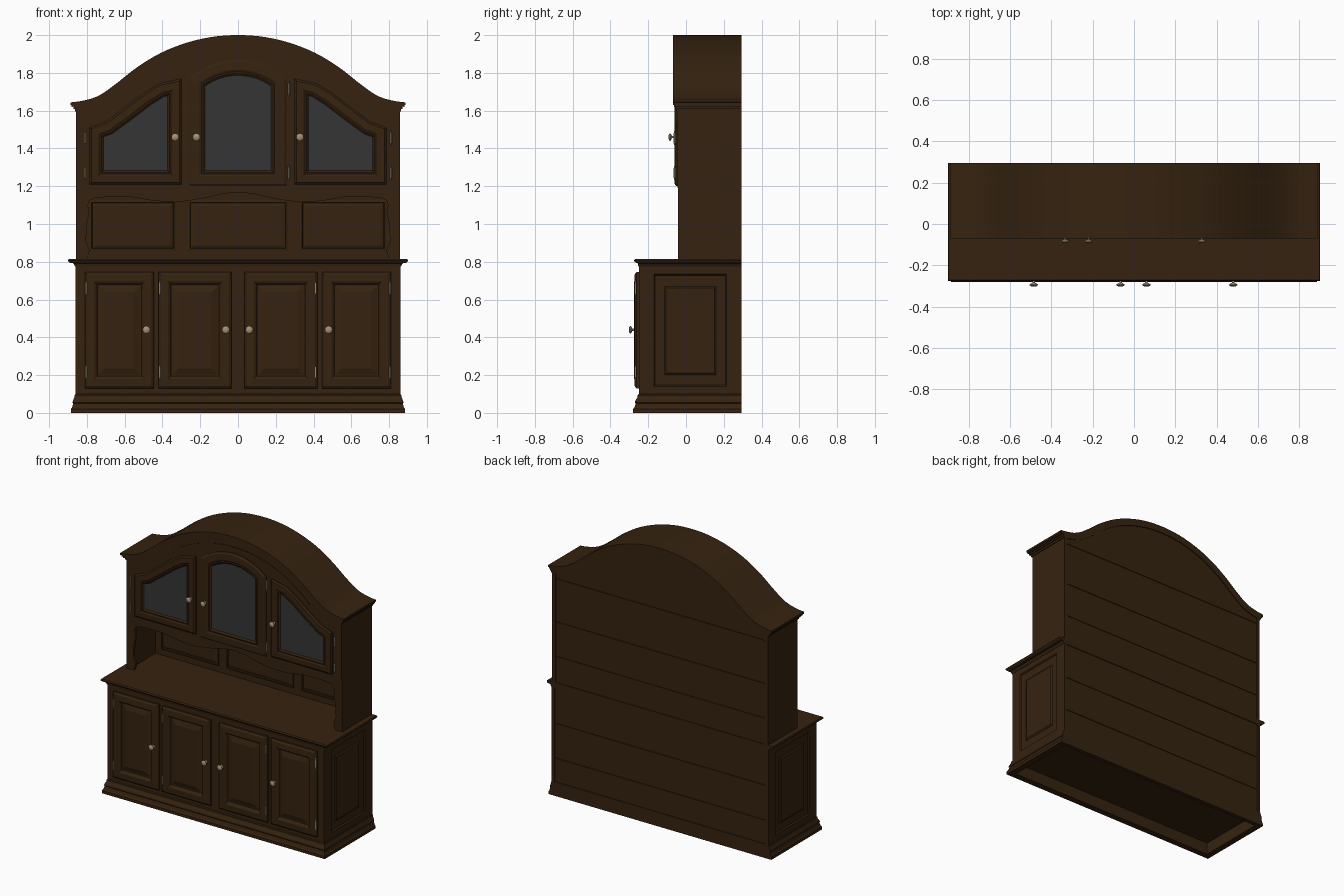
import bpy, bmesh, math
from mathutils import Vector


def mat(name, c):
    m = bpy.data.materials.new(name)
    m.diffuse_color = (*c, 1)
    return m


WOOD = mat("dark_wood", (0.036, 0.0165, 0.005))
GLASS = mat("grey_glass", (0.036, 0.036, 0.036))
BRASS = mat("antique_brass", (0.38, 0.29, 0.17))
STEEL = mat("hinge_metal", (0.36, 0.32, 0.25))


def rings(name, loops, m=WOOD, cap=None, smooth=None):
    """Skin a series of equal-length loops; both ends are capped."""
    bm = bmesh.new()
    vs = [[bm.verts.new(p) for p in lp] for lp in loops]
    n = len(loops[0])
    for a, b in zip(vs, vs[1:]):
        for i in range(n):
            j = (i + 1) % n
            bm.faces.new((a[i], a[j], b[j], b[i]))
    bm.faces.new(vs[0])
    last = bm.faces.new(vs[-1])
    last.material_index = 1 if cap else 0
    bmesh.ops.recalc_face_normals(bm, faces=bm.faces)
    me = bpy.data.meshes.new(name)
    bm.to_mesh(me)
    bm.free()
    me.materials.append(m)
    if cap:
        me.materials.append(cap)
    if smooth:
        me.shade_smooth()
        me.set_sharp_from_angle(angle=math.radians(smooth))
    ob = bpy.data.objects.new(name, me)
    bpy.context.collection.objects.link(ob)
    return ob


def prism(name, poly, y0, y1, smooth=None):
    return rings(name, [[(x, y, z) for x, z in poly] for y in (y0, y1)], smooth=smooth)


def rect(x0, x1, z0, z1):
    return [(x0, z0), (x1, z0), (x1, z1), (x0, z1)]


def box(name, x0, x1, y0, y1, z0, z1):
    return prism(name, rect(x0, x1, z0, z1), y0, y1)


def stack(name, levels):
    """Horizontal moulding: half width, front y, back y, z."""
    return rings(name, [[(-x, a, z), (x, a, z), (x, b, z), (-x, b, z)] for x, a, b, z in levels])


def inset(poly, d):
    out, n = [], len(poly)
    for i in range(n):
        p, q, r = (Vector(poly[k % n]) for k in (i - 1, i, i + 1))
        e, f = (q - p).normalized(), (r - q).normalized()
        a, b = Vector((-e.y, e.x)), Vector((-f.y, f.x))
        out.append(tuple(q + (a + b) * (d / (1 + a.dot(b)))))
    return out


def panel(name, poly, profile, cap=None):
    """Moulded panel: the outline inset by steps of (inset, y)."""
    return rings(name, [[(x, y, z) for x, z in inset(poly, d)] for d, y in profile], cap=cap)


# Arched crown curve
KEY = [(0, 2.0), (0.14, 1.99), (0.28, 1.957), (0.42, 1.9), (0.545, 1.822), (0.64, 1.747),
       (0.73, 1.683), (0.8, 1.657), (0.9, 1.643)]


def arch(x):
    x = abs(x)
    sl = [0] + [(KEY[i + 1][1] - KEY[i - 1][1]) / (KEY[i + 1][0] - KEY[i - 1][0])
                for i in range(1, len(KEY) - 1)] + [-0.05]
    i = max(k for k in range(len(KEY) - 1) if KEY[k][0] <= x)
    (xa, za), (xb, zb) = KEY[i], KEY[i + 1]
    h = xb - xa
    t = (x - xa) / h
    return (za * (2*t**3 - 3*t**2 + 1) + sl[i] * h * (t**3 - 2*t**2 + t)
            + zb * (3*t**2 - 2*t**3) + sl[i + 1] * h * (t**3 - t**2))


def crown(half, d, n=48):
    pts = []
    for i in range(n + 1):
        x = half - 2 * half * i / n
        s = (arch(abs(x) + 0.004) - arch(abs(x) - 0.004)) / 0.008 if abs(x) > 0.01 else 0
        pts.append((x, arch(x) - d * math.sqrt(1 + s * s)))
    return pts


B = 0.295
# Plinth with hollow underside
stack("plinth", [(0.84, -0.235, 0.265, 0.085), (0.84, -0.235, 0.265, 0), (0.885, -0.28, B, 0),
                 (0.885, -0.28, B, 0.02), (0.878, -0.273, B, 0.03), (0.872, -0.266, B, 0.05),
                 (0.876, -0.27, B, 0.055), (0.874, -0.268, B, 0.065), (0.865, -0.256, B, 0.085),
                 (0.865, -0.256, B, 0.095), (0.859, -0.25, B, 0.1)])
# Lower cabinet and countertop
box("lower_cabinet", -0.846, 0.846, -0.25, 0.282, 0.09, 0.79)
stack("countertop", [(0.862, -0.252, B, 0.775), (0.872, -0.256, B, 0.792), (0.89, -0.265, B, 0.795),
                     (0.897, -0.272, B, 0.8), (0.9, -0.276, B, 0.807), (0.896, -0.27, B, 0.815)])
# Panelled lower sides
for s in (-1, 1):
    def side(x, a, b, c, d):
        return [(s * x, a, c), (s * x, b, c), (s * x, b, d), (s * x, a, d)]
    rings("lower_side_panel", [side(0.84, -0.25, B, 0.09, 0.79), side(0.86, -0.25, B, 0.09, 0.79),
                               side(0.86, -0.17, 0.215, 0.14, 0.735),
                               side(0.851, -0.163, 0.208, 0.147, 0.728),
                               side(0.851, -0.115, 0.16, 0.2, 0.67),
                               side(0.858, -0.105, 0.15, 0.21, 0.66)])

# Four lower doors
LOWER = [(0, -0.245), (0, -0.263), (0.012, -0.272), (0.05, -0.274), (0.06, -0.268),
         (0.066, -0.256), (0.074, -0.256), (0.105, -0.266)]
for x0, x1 in ((-0.81, -0.445), (-0.42, -0.035), (0.035, 0.42), (0.445, 0.81)):
    panel("lower_door", rect(x0, x1, 0.13, 0.745), LOWER)

# Upper cabinet with arched top
prism("upper_cabinet", [(-0.855, 1.19), (0.855, 1.19)] + crown(0.855, 0.03), -0.045, 0.282)
# Layered cornice following the arch
for half, d0, d1, y in ((0.888, 0, 0.014, -0.07), (0.882, 0.012, 0.024, -0.064),
                        (0.872, 0.022, 0.036, -0.058), (0.864, 0.034, 0.05, -0.051)):
    prism("cornice_layer", crown(half, d0) + crown(half, d1)[::-1], y, B, 30)
# Thin arched bead on the fascia
prism("fascia_bead", crown(0.6, 0.085) + crown(0.6, 0.092)[::-1], -0.049, -0.04, 30)

# Upper sides
for s in (-1, 1):
    box("upper_side", *sorted((s * 0.832, s * 0.857)), -0.043, B, 0.812, 1.61)

# Scalloped valance with side brackets around the open niche
half_edge = [(0.80, 0.813), (0.785, 0.86), (0.805, 0.91), (0.8, 1.0), (0.787, 1.06), (0.795, 1.1),
             (0.785, 1.125), (0.76, 1.138), (0.66, 1.145), (0.56, 1.142), (0.44, 1.122),
             (0.33, 1.115), (0.25, 1.125), (0.16, 1.14), (0.08, 1.16), (0, 1.168)]
edge = half_edge + [(-x, z) for x, z in half_edge[-2::-1]]
prism("scalloped_valance", [(0.85, 0.813)] + edge[:] + [(-0.85, 0.813), (-0.85, 1.2), (0.85, 1.2)],
      -0.04, -0.02)
# Niche back panels
box("niche_back", -0.84, 0.84, 0.255, 0.28, 0.81, 1.195)
for x0, x1 in ((-0.785, -0.33), (-0.265, 0.265), (0.33, 0.785)):
    panel("niche_panel", rect(x0, x1, 0.86, 1.125),
          [(0, 0.26), (0, 0.247), (0.01, 0.245), (0.014, 0.252), (0.03, 0.247)])

# Glazed upper doors
GLAZED = [(0, -0.04), (0, -0.052), (0.01, -0.06), (0.045, -0.061), (0.055, -0.056),
          (0.062, -0.058), (0.072, -0.049)]
left = [(-0.785, 1.21), (-0.30, 1.21), (-0.30, 1.77), (-0.42, 1.742), (-0.5, 1.692),
        (-0.61, 1.608), (-0.70, 1.542), (-0.785, 1.51)]
panel("left_glazed_door", left, GLAZED, GLASS)
panel("right_glazed_door", [(-x, z) for x, z in left[::-1]], GLAZED, GLASS)
mid = [(-0.258, 1.2), (0.258, 1.2)]
R = (0.258**2 + 0.1**2) / 0.2
A = math.asin(0.258 / R)
for i in range(17):
    t = A * (1 - i / 8)
    mid.append((R * math.sin(t), 1.87 - R + R * math.cos(t)))
panel("centre_glazed_door", mid, [(d * 1.16, y) for d, y in GLAZED], GLASS)

# Back boards, lower, upper and arched
for z0, z1 in ((0.1, 0.268), (0.272, 0.518), (0.522, 0.775), (0.815, 1.0), (1.004, 1.248),
               (1.252, 1.558)):
    box("back_board", -0.838, 0.838, 0.275, 0.289, z0, z1)
box("back_sheet", -0.84, 0.84, 0.27, 0.284, 0.81, 1.2)
prism("arched_back_board", [(-0.838, 1.562), (0.838, 1.562)] + crown(0.838, 0.045), 0.275, 0.289)


# Turned knobs and barrel hinges
def lathe(name, at, axis, prof, m, n=14):
    loops = []
    for r, h in prof:
        ring = []
        for i in range(n):
            c, s = r * math.cos(i * math.tau / n), r * math.sin(i * math.tau / n)
            off = (c, -h, s) if axis == "y" else (c, s, h)
            ring.append(tuple(Vector(at) + Vector(off)))
        loops.append(ring)
    return rings(name, loops, m, smooth=40)


KNOB = [(0.012, 0), (0.012, 0.003), (0.006, 0.006), (0.006, 0.014), (0.014, 0.018), (0.02, 0.022),
        (0.02, 0.026), (0.013, 0.031), (0.004, 0.033)]
for x, y, z in ((-0.485, -0.27, 0.44), (-0.065, -0.27, 0.44), (0.06, -0.27, 0.44),
                (0.48, -0.27, 0.44), (-0.333, -0.06, 1.46), (-0.22, -0.06, 1.46), (0.328, -0.06, 1.46)):
    lathe("door_knob", (x, y, z), "y", KNOB, BRASS)

HINGE = [(0.002, -0.038), (0.005, -0.034), (0.003, -0.029), (0.006, -0.027), (0.006, 0.027),
         (0.003, 0.029), (0.005, 0.034), (0.002, 0.038)]
spots = [(x, -0.258, z) for x in (-0.803, -0.413, 0.408, 0.803) for z in (0.215, 0.66)]
spots += [(x, -0.052, z) for x in (-0.81, 0.808) for z in (1.27, 1.455)]
spots += [(0.268, -0.052, 1.27), (0.268, -0.052, 1.715)]
for x, y, z in spots:
    lathe("door_hinge", (x, y - 0.008, z), "z", HINGE, STEEL, 8)
